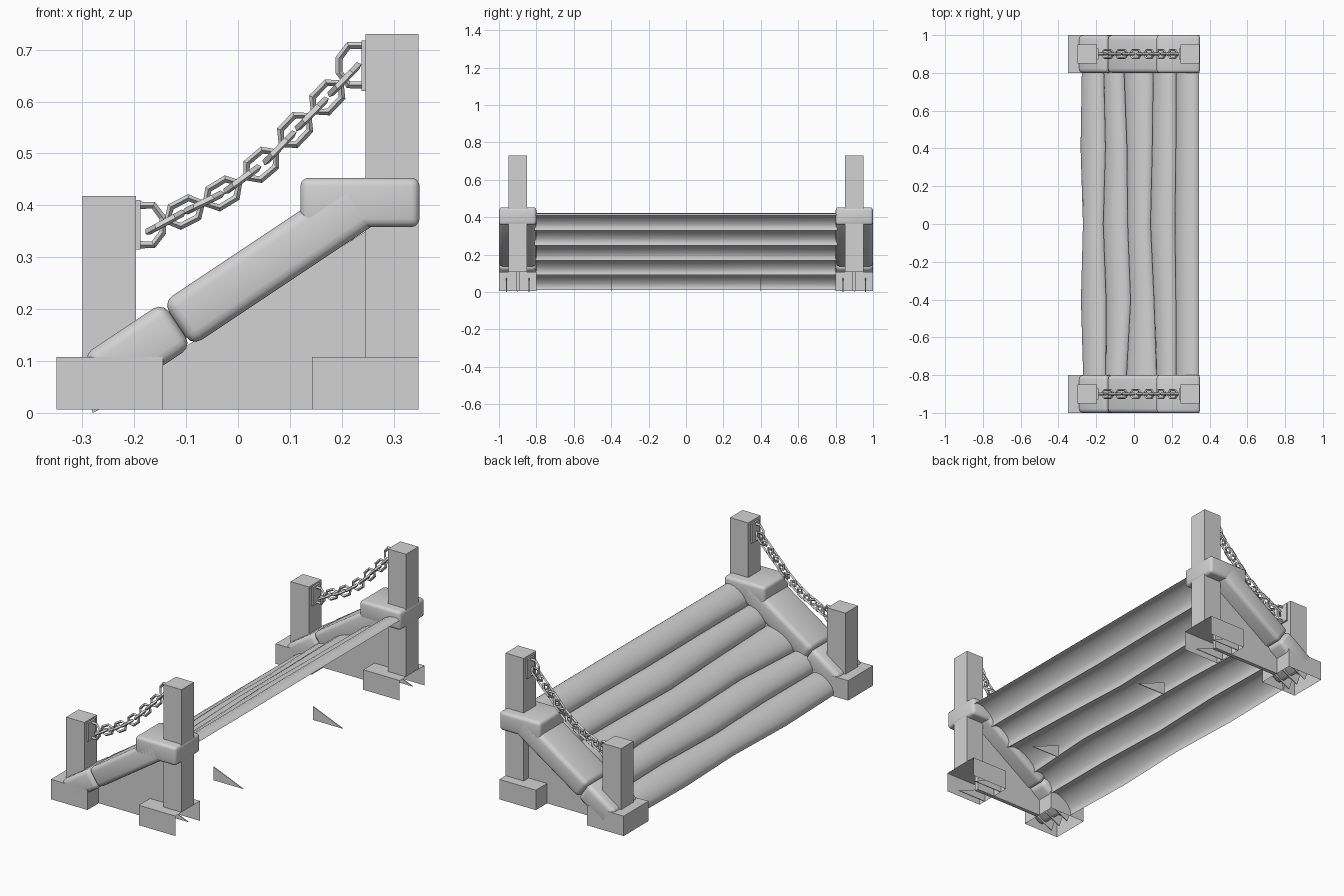
import bpy, bmesh, math
from mathutils import Vector, Matrix

cube = bpy.data.objects.get("Cube")
if cube:
    bpy.data.objects.remove(cube)

grey = bpy.data.materials.new("plain_grey")
grey.use_nodes = True
grey.diffuse_color = (0.65, 0.65, 0.65, 1)
grey.node_tree.nodes["Principled BSDF"].inputs["Base Color"].default_value = (0.65, 0.65, 0.65, 1)


def finish(name, bm, smooth=None):
    mesh = bpy.data.meshes.new(name)
    bm.to_mesh(mesh)
    bm.free()
    obj = bpy.data.objects.new(name, mesh)
    bpy.context.collection.objects.link(obj)
    mesh.materials.append(grey)
    if smooth:
        bpy.ops.object.select_all(action='DESELECT')
        obj.select_set(True)
        bpy.context.view_layer.objects.active = obj
        bpy.ops.object.shade_smooth_by_angle(angle=math.radians(smooth))
    return obj


def box(name, x, y, z, bevel=0, slope=0, pivot=(0, 0, 0), open_sides=()):
    """Box between ranges, optionally bevelled, tilted about y, or open on some sides."""
    bm = bmesh.new()
    size = Vector((x[1] - x[0], y[1] - y[0], z[1] - z[0]))
    mid = Vector((sum(x), sum(y), sum(z))) / 2
    bmesh.ops.create_cube(bm, size=1, matrix=Matrix.Translation(mid) @ Matrix.Diagonal((*size, 1)))
    bm.normal_update()
    gone = [f for f in bm.faces if any(f.normal.dot(Vector(d)) > 0.9 for d in open_sides)]
    bmesh.ops.delete(bm, geom=gone, context='FACES')
    if bevel:
        bmesh.ops.bevel(bm, geom=bm.edges[:], offset=bevel, segments=3, profile=0.5, affect='EDGES')
    bm.transform(Matrix.Translation(pivot) @ Matrix.Rotation(-slope, 4, 'Y'))
    return finish(name, bm, 40 if bevel else None)


def plate(name, points, y, thick):
    """Flat panel drawn in x and z, centred on y."""
    bm = bmesh.new()
    face = bm.faces.new([bm.verts.new((px, y - thick / 2, pz)) for px, pz in points])
    new = bmesh.ops.extrude_face_region(bm, geom=[face])["geom"]
    bmesh.ops.translate(bm, vec=(0, thick, 0), verts=[v for v in new if isinstance(v, bmesh.types.BMVert)])
    bmesh.ops.recalc_face_normals(bm, faces=bm.faces[:])
    return finish(name, bm)


def rod_loops(name, loops, radius):
    """Square rods following a list of (points, closed) paths, as one mesh."""
    curve = bpy.data.curves.new(name, 'CURVE')
    curve.dimensions = '3D'
    curve.bevel_depth = radius
    curve.bevel_resolution = 0
    for points, closed in loops:
        spline = curve.splines.new('POLY')
        spline.points.add(len(points) - 1)
        for p, co in zip(spline.points, points):
            p.co = (*co, 1)
        spline.use_cyclic_u = closed
    temp = bpy.data.objects.new(name + "_path", curve)
    bpy.context.collection.objects.link(temp)
    bpy.context.view_layer.update()
    mesh = bpy.data.meshes.new_from_object(temp.evaluated_get(bpy.context.evaluated_depsgraph_get()))
    bpy.data.objects.remove(temp)
    bm = bmesh.new()
    bm.from_mesh(mesh)
    bpy.data.meshes.remove(mesh)
    for f in bm.faces:
        f.smooth = False
        f.material_index = 0
    return finish(name, bm)


# Rounded steps: one scalloped sheet with wavy seams
seams = [(-.265, -.278, -.265, -.28, -.272), (-.145, -.145, -.16, -.147, -.155),
         (-.04, -.015, -.03, -.035, -.052), (.125, .11, .09, .1, .105),
         (.225, .225, .22, .225, .225), (.345,) * 5]
ARC, RISE, BULGE = 8, 0.08, 0.04
bm = bmesh.new()
for k in range(5):
    rows = []
    for j in range(5):
        a = Vector((seams[k][j], 0, 0.01 + RISE * k))
        b = Vector((seams[k + 1][j], 0, 0.01 + RISE * (k + 1)))
        out = Vector((a.z - b.z, 0, b.x - a.x)).normalized()
        row = []
        for i in range(ARC + 1):
            t = math.pi * i / ARC
            p = a.lerp(b, (1 - math.cos(t)) / 2) + out * BULGE * math.sin(t)
            row.append(bm.verts.new((p.x, -0.81 + 0.405 * j, p.z)))
        rows.append(row)
    for r, s in zip(rows, rows[1:]):
        for i in range(ARC):
            bm.faces.new((r[i], r[i + 1], s[i + 1], s[i]))
bmesh.ops.remove_doubles(bm, verts=bm.verts[:], dist=0.0001)
bmesh.ops.recalc_face_normals(bm, faces=bm.faces[:])
if sum(f.normal.z for f in bm.faces) < 0:
    bmesh.ops.reverse_faces(bm, faces=bm.faces[:])
finish("rounded_steps", bm, 40)

# Chain path: even entries lie flat to the side, odd entries are turned on edge
path = [(-.14, .367), (-.103, .387), (-.066, .405), (-.03, .423), (.008, .45), (.045, .478),
        (.08, .511), (.11, .545), (.142, .576), (.172, .608), (.205, .642)]
hexagon = [(.038, 0), (.019, .021), (-.019, .021), (-.038, 0), (-.019, -.021), (.019, -.021)]
down = (0, 0, -1)

for side, sign in (("right_hand", -1), ("left_hand", 1)):
    def span(lo, hi):
        return tuple(sorted((sign * lo, sign * hi)))

    wide, narrow, y0 = span(.8, 1), span(.85, .95), sign * 0.9

    # Foot blocks and posts
    box(side + "_low_foot", (-.35, -.145), wide, (.007, .108), open_sides=[down])
    box(side + "_tall_foot", (.143, .348), wide, (.007, .108), open_sides=[down, (1, 0, 0)])
    box(side + "_low_post", (-.3, -.197), narrow, (.108, .418))
    box(side + "_tall_post", (.246, .348), narrow, (.108, .73))

    # Sloping rail in two lengths, ending in a cap
    slope = math.atan(2 / 3)
    for part, s in (("lower", (0, .186)), ("upper", (.186, .62))):
        box(side + "_" + part + "_rail", s, wide, (-.102, 0), .022, slope, (-.3, 0, .11))
    box(side + "_rail_cap", (.12, .35), wide, (.358, .453), .016)

    # Triangular side wall below the rail
    plate(side + "_side_wall", [(-.145, .007), (.246, .007), (.246, .35), (-.145, .1)], y0, .02)

    # Loose wedges under the steps and feet
    for n, y in enumerate((.4, .84, .96)):
        plate(side + "_wedge_%d" % n, [(.143, .007), (.31, .007), (.143, .075)], sign * y, .004)
    for n, y in enumerate((.84, .9, .96)):
        plate(side + "_low_wedge_%d" % n, [(-.28, 0), (-.16, .06), (-.3, .06)], sign * y, .004)

    # Mounting plates
    box(side + "_low_plate", (-.197, -.188), span(.87, .93), (.315, .41))
    box(side + "_tall_plate", (.238, .246), span(.87, .93), (.62, .718))

    # Chain with a fixed ring at each end
    loops = []
    for i, (cx, cz) in enumerate(path):
        before, after = path[max(i - 1, 0)], path[min(i + 1, len(path) - 1)]
        along = Vector((after[0] - before[0], 0, after[1] - before[1])).normalized()
        across = Vector((0, 1, 0)) if i % 2 == 0 else Vector((-along.z, 0, along.x))
        centre = Vector((cx, y0, cz))
        loops.append(([centre + along * u + across * v for u, v in hexagon], True))
    for wall_x, mid_z, turn in ((-.19, .362, 1), (.24, .67, -1)):
        ring = [(0, .038), (.027, .038), (.045, .014), (.045, -.014), (.027, -.038), (0, -.038)]
        loops.append(([(wall_x + turn * u, y0, mid_z + v) for u, v in ring], False))
    rod_loops(side + "_chain", loops, .007)
